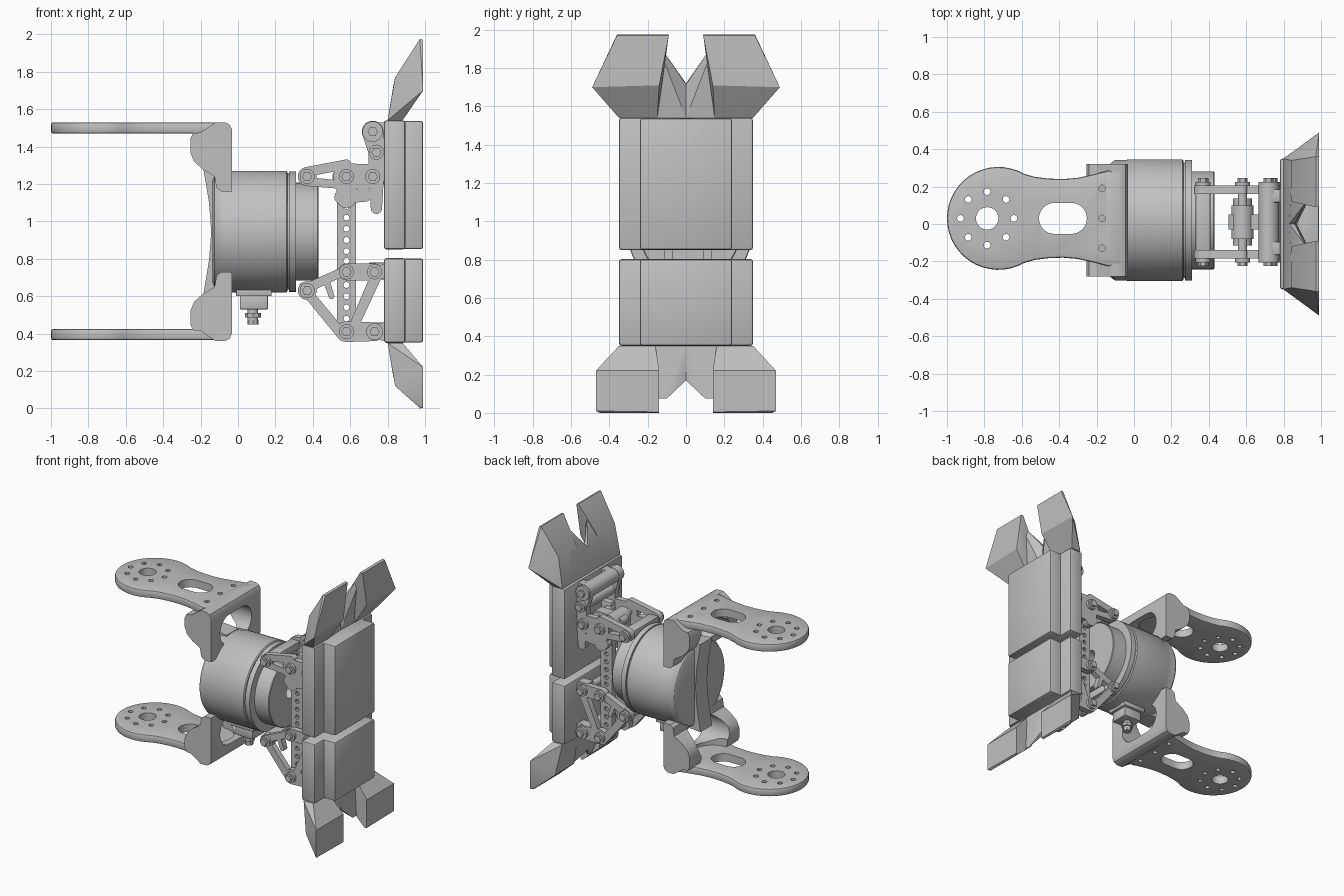
import bpy, bmesh, math
from mathutils import Vector

cube = bpy.data.objects.get("Cube")
if cube:
    bpy.data.objects.remove(cube)

grey = bpy.data.materials.new("machined_grey")
grey.use_nodes = True
grey.diffuse_color = (0.53, 0.53, 0.53, 1)
grey.node_tree.nodes["Principled BSDF"].inputs["Base Color"].default_value = grey.diffuse_color

MID = 0.945            # height of the motor axis
parts = []


def place(u, v, w, axis):
    """Point (u, v) of a section at depth w along the axis."""
    return {"x": (w, u, v), "y": (u, w, v), "z": (u, v, w)}[axis]


def finish(name, bm, bevel=0):
    bmesh.ops.recalc_face_normals(bm, faces=bm.faces)
    mesh = bpy.data.meshes.new(name)
    bm.to_mesh(mesh)
    bm.free()
    ob = bpy.data.objects.new(name, mesh)
    bpy.context.collection.objects.link(ob)
    mesh.materials.append(grey)
    if bevel:
        m = ob.modifiers.new("edge", "BEVEL")
        m.width, m.segments, m.limit_method = bevel, 2, "ANGLE"
        m.angle_limit = math.radians(40)
    parts.append(ob)
    return ob


def hulls(name, groups, bevel=0):
    """One object made of the convex hull of each point group."""
    bm = bmesh.new()
    for pts in groups:
        vs = [bm.verts.new(p) for p in pts]
        bmesh.ops.convex_hull(bm, input=vs)
        loose = [v for v in bm.verts if not v.link_faces]
        bmesh.ops.delete(bm, geom=loose, context="VERTS")
    bmesh.ops.dissolve_limit(bm, angle_limit=0.02, verts=bm.verts, edges=bm.edges)
    return finish(name, bm, bevel)


def rounds(circles, a, b, axis="y", n=24):
    """Points of a bar hugging circles (u, v, r) between depths a and b."""
    return [place(u + r * math.cos(t * math.tau / n), v + r * math.sin(t * math.tau / n), w, axis)
            for u, v, r in circles for w in (a, b) for t in range(n)]


def box(x0, x1, y0, y1, z0, z1):
    return [(x, y, z) for x in (x0, x1) for y in (y0, y1) for z in (z0, z1)]


def prism(name, outline, a, b, axis, bevel=0):
    bm = bmesh.new()
    f = bm.faces.new([bm.verts.new(place(u, v, a, axis)) for u, v in outline])
    new = bmesh.ops.extrude_face_region(bm, geom=[f])["geom"]
    shift = Vector(place(0, 0, b - a, axis))
    bmesh.ops.translate(bm, vec=shift, verts=[g for g in new if isinstance(g, bmesh.types.BMVert)])
    return finish(name, bm, bevel)


def lathe_x(name, profile, y, z, steps=64):
    bm = bmesh.new()
    vs = [bm.verts.new((x, y, z + r)) for x, r in profile]
    es = [bm.edges.new(p) for p in zip(vs, vs[1:])]
    bmesh.ops.spin(bm, geom=vs + es, cent=(0, y, z), axis=(1, 0, 0), angle=math.tau, steps=steps)
    bmesh.ops.remove_doubles(bm, verts=bm.verts, dist=1e-4)
    return finish(name, bm)


def cut(target, groups):
    """Each group is its own cutter, so overlapping cutters stay clean."""
    for g in groups:
        cutter = hulls(target.name + "_cutter", [g])
        parts.remove(cutter)
        cutter.hide_render = True
        m = target.modifiers.new("hole", "BOOLEAN")
        m.operation, m.solver, m.object = "DIFFERENCE", "EXACT", cutter


def flip(outline):
    return [(x, 2 * MID - z) for x, z in outline]


# Mounting plates: round end, narrow neck, broad root
BY = 0.03
half = [(-0.725 + 0.275 * math.cos(math.radians(t)), 0.275 * math.sin(math.radians(t)))
        for t in range(180, 55, -8)]
half += [(-0.53, 0.222), (-0.46, 0.213), (-0.38, 0.21), (-0.3, 0.217), (-0.22, 0.235), (-0.14, 0.255), (-0.06, 0.258)]
outline = [(x, BY + w) for x, w in half] + [(x, BY - w) for x, w in reversed(half[1:])]
for side, z in (("upper", 1.47), ("lower", 0.365)):
    plate = prism(side + "_mount_plate", outline, z, z + 0.06, "z", 0.012)
    a, b = z - 0.1, z + 0.16
    small = [(-0.785 + 0.143 * math.cos(k * math.pi / 4), BY + 0.143 * math.sin(k * math.pi / 4)) for k in range(8)]
    small += [(-0.17, BY + d) for d in (-0.16, 0, 0.16)]
    cut(plate, [rounds([(-0.785, BY, 0.06)], a, b, "z", 32),
                rounds([(-0.425, BY, 0.083), (-0.335, BY, 0.083)], a, b, "z", 32)]
        + [rounds([(x, y, 0.018)], a, b, "z", 12) for x, y in small])

# Bracket blocks joining plates to motor: two pillars around a scooped opening
block = [(-0.2, 1.475), (-0.12, 1.53), (-0.07, 1.53), (-0.045, 1.517), (-0.032, 1.49), (-0.032, 1.16),
         (-0.09, 1.16), (-0.115, 1.18), (-0.125, 1.24), (-0.19, 1.28), (-0.235, 1.32), (-0.255, 1.37),
         (-0.255, 1.44), (-0.24, 1.472)]
for side, shape, lo, hi, zo in (("upper", block, 1.0, 1.468, 1.33), ("lower", flip(block), 0.425, 0.9, 0.56)):
    ob = prism(side + "_bracket_block", shape, -0.28, 0.32, "y")
    cut(ob, [rounds([(-0.24, 0.02, 0.16)], lo, hi, "z", 40),
             rounds([(-0.06, zo, 0.11), (0.1, zo, 0.11)], -0.4, 0.1, "x", 32)])
waist = [(-0.06, 1.27), (-0.185, 1.28), (-0.155, 1.1), (-0.143, MID)]
prism("bracket_waist", waist + flip(waist[:3])[::-1], -0.05, 0.09, "y")
# Motor: drum, flange ring and flat output face with a centre hole
lathe_x("motor", [(-0.135, 0), (-0.135, 0.28), (-0.125, 0.305), (-0.1, 0.322), (-0.04, 0.322), (-0.033, 0.325),
                  (0.258, 0.325), (0.265, 0.318), (0.265, 0.31), (0.272, 0.31), (0.272, 0.322), (0.31, 0.322),
                  (0.31, 0.262), (0.425, 0.262), (0.43, 0.257), (0.43, 0.05),
                  (0.36, 0.05), (0.36, 0)], 0.02, MID)
hulls("cable_socket", [box(-0.01, 0.18, -0.07, 0.11, 0.6, 0.65), box(0.01, 0.16, -0.05, 0.09, 0.53, 0.61)], 0.005)
hulls("cable_plug", [rounds([(0.08, 0.02, 0.028)], 0.47, 0.54, "z"),
                     rounds([(0.08, 0.02, 0.042)], 0.485, 0.51, "z", 8),
                     rounds([(0.08, 0.02, 0.03)], 0.45, 0.472, "z", 8)])

# Finger pads: backing slab with a thicker raised face
for side, z0, z1 in (("upper", 0.85, 1.54), ("lower", 0.35, 0.803)):
    hulls(side + "_pad_back", [box(0.78, 0.895, -0.35, 0.35, z0, z1)], 0.014)
    hulls(side + "_pad_face", [box(0.85, 0.99, -0.24, 0.24, z0 + 0.002, z1 - 0.002)], 0.012)

# Faceted claws: a thin centre web with a flared blade on each side
webs = {"upper": [(0.8, 0, 1.54), (0.8, 0.25, 1.54), (0.87, 0, 1.54), (0.88, 0.25, 1.54), (0.83, 0, 1.72),
                  (0.86, 0, 1.715), (0.91, 0.105, 1.87), (0.93, 0.12, 1.85), (0.84, 0.2, 1.77)],
        "lower": [(0.8, 0, 0.35), (0.8, 0.25, 0.35), (0.88, 0, 0.35), (0.88, 0.25, 0.35), (0.83, 0, 0.17),
                  (0.87, 0, 0.17), (0.9, 0.1, 0.075), (0.9, 0.16, 0.075), (0.88, 0.16, 0.32), (0.88, 0, 0.32)]}
blades = {"upper": [(0.8, 0.15, 1.54), (0.8, 0.35, 1.54), (0.88, 0.15, 1.54), (0.88, 0.35, 1.54),
                    (0.84, 0.12, 1.77), (0.84, 0.34, 1.77), (0.972, 0.36, 1.975), (0.972, 0.09, 1.975),
                    (0.99, 0.36, 1.97), (0.99, 0.09, 1.97), (0.99, 0.49, 1.7), (0.99, 0.14, 1.71)],
          "lower": [(0.8, 0.16, 0.35), (0.8, 0.35, 0.35), (0.88, 0.16, 0.35), (0.88, 0.35, 0.35),
                    (0.84, 0.15, 0.12), (0.84, 0.38, 0.12), (0.975, 0.14, 0), (0.975, 0.45, 0),
                    (0.99, 0.14, 0.005), (0.99, 0.47, 0.01), (0.99, 0.47, 0.22), (0.99, 0.14, 0.22)]}
for s, tag in ((1, "left"), (-1, "right")):
    for end in ("upper", "lower"):
        hulls(f"{end}_{tag}_claw", [[(x, s * y, z) for x, y, z in g] for g in (webs[end], blades[end])])

# Linkage plates on both sides of the wrist
LY = 0.01
bars = [
    [(0.37, 1.24, 0.05)], [(0.37, 1.265, 0.026), (0.58, 1.305, 0.026)], [(0.37, 1.213, 0.024), (0.56, 1.195, 0.022)],
    [(0.58, 1.24, 0.07), (0.72, 1.24, 0.065)], [(0.55, 1.13, 0.035), (0.68, 1.14, 0.035)],
    [(0.58, 1.24, 0.06), (0.58, 1.12, 0.05)], [(0.74, 1.24, 0.04), (0.74, 1.07, 0.03)],
    [(0.74, 1.24, 0.045), (0.74, 1.37, 0.042)], [(0.74, 1.37, 0.042), (0.72, 1.48, 0.058)],
    [(0.37, 0.63, 0.05)], [(0.37, 0.62, 0.026), (0.56, 0.39, 0.028)], [(0.37, 0.645, 0.026), (0.57, 0.735, 0.024)],
    [(0.58, 0.41, 0.055), (0.73, 0.41, 0.05)], [(0.61, 0.42, 0.025), (0.74, 0.71, 0.03)],
    [(0.58, 0.73, 0.045), (0.73, 0.73, 0.045)], [(0.73, 0.73, 0.035), (0.79, 0.73, 0.04)],
    [(0.73, 0.41, 0.04), (0.79, 0.41, 0.05)], [(0.5, 0.6, 0.015), (0.47, 0.69, 0.018)]]
pivots = [(0.37, 1.24), (0.58, 1.24), (0.72, 1.24), (0.74, 1.37), (0.72, 1.48),
          (0.37, 0.63), (0.58, 0.41), (0.73, 0.41), (0.58, 0.73), (0.73, 0.73)]
for s, tag in ((1, "back"), (-1, "front")):
    inner, outer = LY + s * 0.15, LY + s * 0.195
    hulls(tag + "_link_plates", [rounds(b, inner, outer) for b in bars])
    # Perforated beam, set in from the link plates
    beam = hulls(tag + "_beam", [rounds([(0.58, 0.41, 0.05), (0.58, 1.12, 0.05)], LY + s * 0.08, LY + s * 0.125)])
    cut(beam, [rounds([(0.58, z / 100, 0.016)], LY, outer, n=10)
               for z in (48, 54, 60, 66, 79, 84, 90, 96, 102, 108)])
    # Washers with hexagonal bolt heads
    hulls(tag + "_washers", [rounds([(x, z, 0.04)], outer, outer + s * 0.02) for x, z in pivots])
    hulls(tag + "_bolts", [rounds([(x, z, 0.027)], outer, outer + s * 0.04, n=6) for x, z in pivots])

# Cross shafts, hinge barrels and the central carriage
hulls("cross_shafts", [rounds([(x, z, 0.025)], LY - 0.17, LY + 0.17) for x, z in pivots])
hulls("hinge_barrels", [rounds([(x, z, r)], LY - 0.215, LY + 0.215)
                        for x, z, r in ((0.72, 1.48, 0.055), (0.74, 1.37, 0.04), (0.73, 0.41, 0.045))])
hulls("wrist_yokes", [box(0.33, 0.41, LY - 0.17, LY + 0.17, z, z + 0.06) for z in (0.61, 1.21)], 0.008)
hulls("carriage", [rounds([(0.58, 1.24, 0.06), (0.58, 1.12, 0.05)], LY - 0.09, LY + 0.09),
                   rounds([(0.54, 1.24, 0.035), (0.72, 1.24, 0.04)], LY - 0.04, LY + 0.04)])
hulls("pad_hinge_lugs", [box(0.7, 0.79, y - 0.035, y + 0.035, z, z + 0.09)
                         for y in (-0.13, 0.15) for z in (0.37, 0.69, 1.2, 1.44)], 0.006)

# Bake the holes and edges, then smooth the round faces
bpy.ops.object.select_all(action="DESELECT")
for ob in parts:
    ob.select_set(True)
bpy.context.view_layer.objects.active = parts[0]
bpy.ops.object.convert(target="MESH")
bpy.ops.object.shade_smooth_by_angle(angle=math.radians(30))
for ob in [o for o in bpy.data.objects if "_cutter" in o.name]:
    bpy.data.objects.remove(ob)
